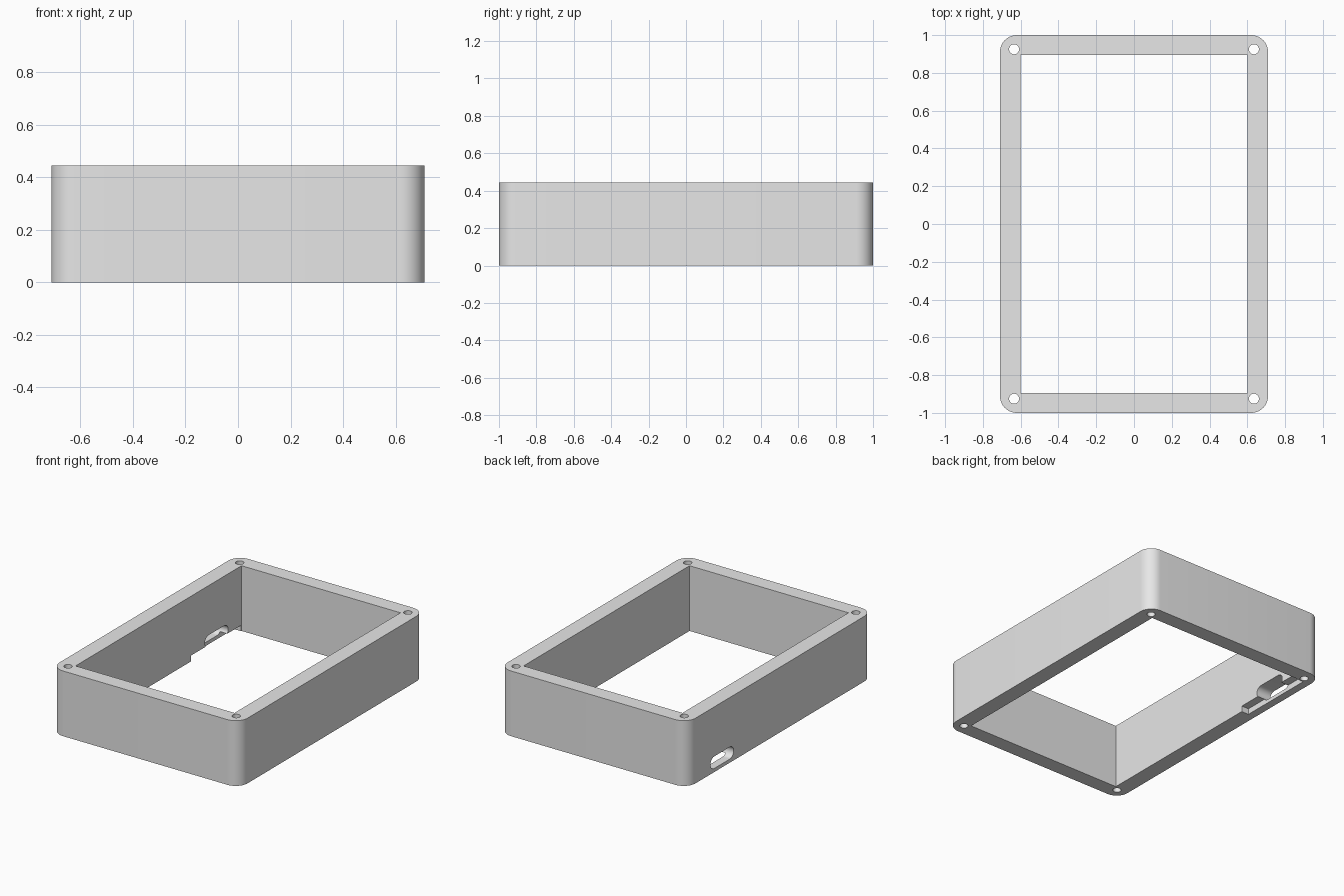
import bpy
import bmesh
from math import cos, sin, pi
from mathutils import Matrix, Vector

cube = bpy.data.objects.get("Cube")
if cube:
    bpy.data.objects.remove(cube, do_unlink=True)

WIDTH, LENGTH, HEIGHT = 1.42, 2.0, 0.445
INNER_W, INNER_L = 1.2, 1.79

grey = bpy.data.materials.new("light grey plastic")
grey.use_nodes = True
grey.diffuse_color = (0.8, 0.8, 0.8, 1)
grey.node_tree.nodes["Principled BSDF"].inputs["Base Color"].default_value = (0.8, 0.8, 0.8, 1)


def rounded_outline(w, l, r, steps):
    """Counter-clockwise rectangle with rounded corners."""
    pts = []
    for i, (sx, sy) in enumerate([(1, 1), (-1, 1), (-1, -1), (1, -1)]):
        for k in range(steps + 1):
            a = (i + k / steps) * pi / 2
            p = Vector((sx * (w / 2 - r) + r * cos(a), sy * (l / 2 - r) + r * sin(a), 0))
            if not pts or (p - pts[-1]).length > 1e-5:
                pts.append(p)
    if (pts[0] - pts[-1]).length < 1e-5:
        pts.pop()
    return pts


def prism(name, outline, depth, matrix=Matrix()):
    """Extrude an outline from z = 0 to depth, then place it."""
    bm = bmesh.new()
    face = bm.faces.new([bm.verts.new(p) for p in outline])
    top = bmesh.ops.extrude_face_region(bm, geom=[face])["geom"]
    bmesh.ops.translate(bm, vec=(0, 0, depth),
                        verts=[v for v in top if isinstance(v, bmesh.types.BMVert)])
    bmesh.ops.recalc_face_normals(bm, faces=bm.faces)
    bm.transform(matrix)
    mesh = bpy.data.meshes.new(name)
    bm.to_mesh(mesh)
    bm.free()
    mesh.materials.append(grey)
    obj = bpy.data.objects.new(name, mesh)
    bpy.context.collection.objects.link(obj)
    return obj


def box_outline(w, l):
    return [Vector((x * w / 2, y * l / 2, 0)) for x, y in [(1, 1), (-1, 1), (-1, -1), (1, -1)]]


# Outer body with rounded upright corners
body = prism("enclosure_frame", rounded_outline(WIDTH, LENGTH, 0.09, 12), HEIGHT)

# Open centre
cutters = [prism("cavity_cutter", box_outline(INNER_W, INNER_L), 1, Matrix.Translation((0, 0, -0.2)))]

# Screw holes through the four corners
for sx in (-1, 1):
    for sy in (-1, 1):
        place = Matrix.Translation((sx * 0.635, sy * 0.925, -0.2))
        cutters.append(prism("screw_hole_cutter", rounded_outline(0.053, 0.053, 0.0265, 8), 1, place))

# Pill-shaped port through one long wall
port_place = Matrix.Translation((-0.8, 0.625, 0.066)) @ Matrix.Rotation(pi / 2, 4, "Y")
cutters.append(prism("port_cutter", rounded_outline(0.082, 0.25, 0.041, 10), 0.3, port_place))

# Shallow board recess under the port, open to the cavity and the underside
recess_place = Matrix.Translation((-0.58, 0.62, -0.1))
cutters.append(prism("recess_cutter", box_outline(0.15, 0.54), 0.14, recess_place))

# Cut everything out of the body
bpy.ops.object.select_all(action="DESELECT")
bpy.context.view_layer.objects.active = body
body.select_set(True)
for cutter in cutters:
    cutter.hide_render = True
    mod = body.modifiers.new("cut", "BOOLEAN")
    mod.operation = "DIFFERENCE"
    mod.solver = "EXACT"
    mod.object = cutter
    bpy.ops.object.modifier_apply(modifier=mod.name)
    bpy.data.objects.remove(cutter, do_unlink=True)

bpy.ops.object.shade_smooth_by_angle(angle=pi / 6)
